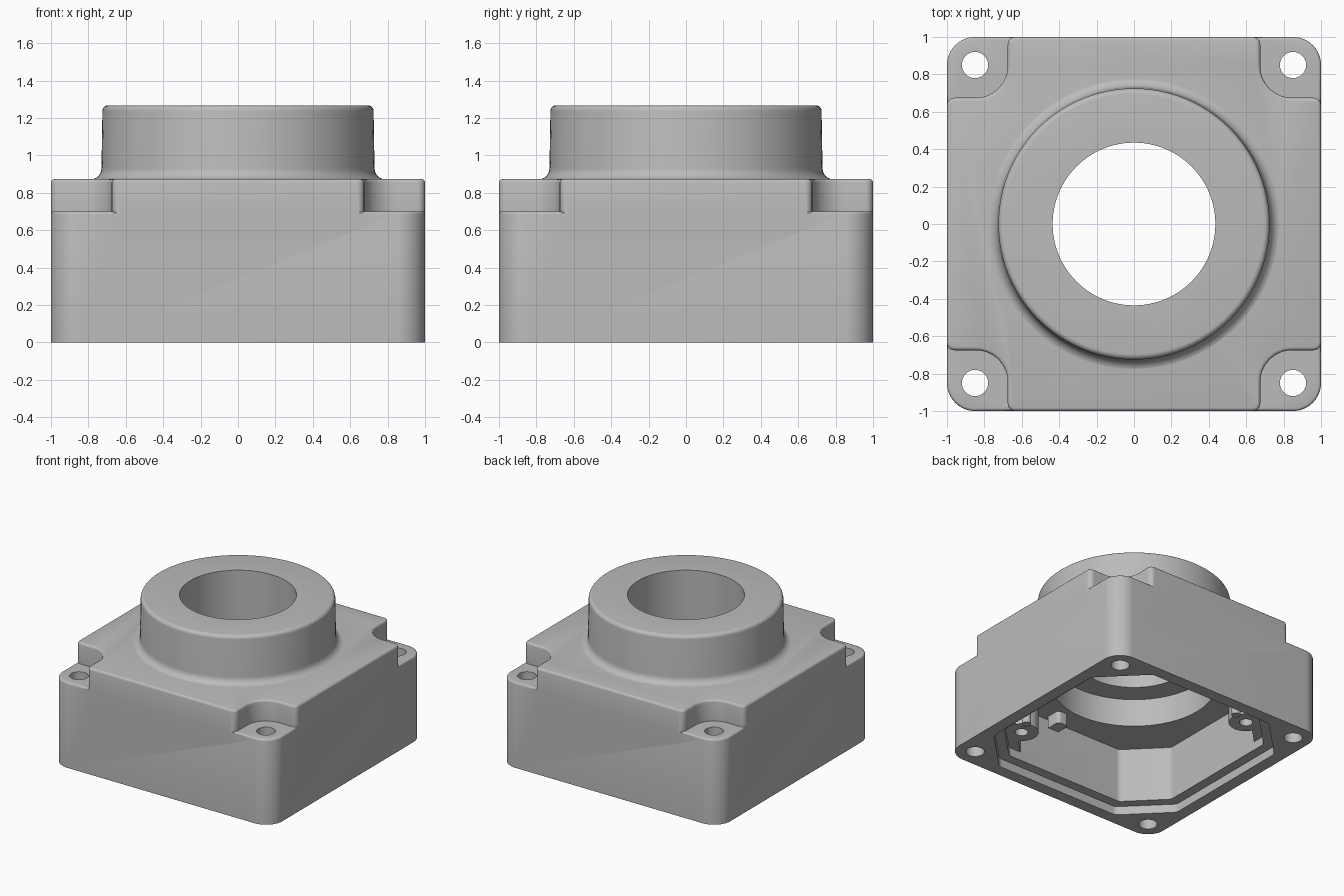
import bpy, bmesh, math
from mathutils import Vector

cube = bpy.data.objects.get("Cube")
if cube:
    bpy.data.objects.remove(cube, do_unlink=True)

metal = bpy.data.materials.new("light grey metal")
metal.use_nodes = True
grey = (0.5, 0.5, 0.5, 1)
metal.diffuse_color = grey
metal.node_tree.nodes["Principled BSDF"].inputs["Base Color"].default_value = grey


def finish(name, bm):
    bmesh.ops.recalc_face_normals(bm, faces=bm.faces)
    mesh = bpy.data.meshes.new(name)
    bm.to_mesh(mesh)
    bm.free()
    mesh.materials.append(metal)
    obj = bpy.data.objects.new(name, mesh)
    bpy.context.collection.objects.link(obj)
    return obj


def rounded(corners, steps=8):
    """Replace each (x, y, radius) corner by a tangent arc."""
    out = []
    for i, (x, y, r) in enumerate(corners):
        p = Vector((x, y))
        a = (Vector(corners[i - 1][:2]) - p).normalized()
        b = (Vector(corners[(i + 1) % len(corners)][:2]) - p).normalized()
        if r == 0:
            out.append(p)
            continue
        half = a.angle(b) / 2
        mid = p + (a + b).normalized() * r / math.sin(half)
        start = p + a * r / math.tan(half) - mid
        end = p + b * r / math.tan(half) - mid
        for k in range(steps + 1):
            t = k / steps
            out.append(mid + (start * (1 - t) + end * t).normalized() * r)
            # equal chord blending is close enough for these short arcs
    return out


def prism(name, points, z0, z1, edge=0):
    bm = bmesh.new()
    base = bm.faces.new([bm.verts.new((p[0], p[1], z0)) for p in points])
    geom = bmesh.ops.extrude_face_region(bm, geom=[base])["geom"]
    top = [g for g in geom if isinstance(g, bmesh.types.BMVert)]
    bmesh.ops.translate(bm, verts=top, vec=(0, 0, z1 - z0))
    bmesh.ops.recalc_face_normals(bm, faces=bm.faces)
    if edge:
        rim = [e for e in bm.edges if all(v in top for v in e.verts)]
        bmesh.ops.bevel(bm, geom=rim, offset=edge, segments=3, profile=0.5,
                        affect='EDGES', clamp_overlap=False)
    return finish(name, bm)


def disc(x, y, r, n=48):
    return [(x + r * math.cos(math.tau * i / n), y + r * math.sin(math.tau * i / n))
            for i in range(n)]


def lathe(name, profile, n=96):
    bm = bmesh.new()
    rings = [[bm.verts.new((x, y, z)) for x, y in disc(0, 0, r, n)] for r, z in profile]
    for a, b in zip(rings, rings[1:]):
        for i in range(n):
            j = (i + 1) % n
            bm.faces.new((a[i], a[j], b[j], b[i]))
    bm.faces.new(rings[0])
    bm.faces.new(rings[-1])
    return finish(name, bm)


def combine(target, tool, operation):
    mod = target.modifiers.new("combine", 'BOOLEAN')
    mod.operation = operation
    mod.solver = 'EXACT'
    mod.object = tool
    bpy.context.view_layer.objects.active = target
    bpy.ops.object.modifier_apply(modifier=mod.name)
    bpy.data.objects.remove(tool, do_unlink=True)


def around(corner):
    """Repeat one corner's (x, y, radius) points by quarter turns."""
    out, pts = [], corner
    for _ in range(4):
        out += pts
        pts = [(-y, x, r) for x, y, r in pts]
    return out


def octagon(side, total, r):
    cut = total - side
    return rounded(around([(side, -cut, r), (side, cut, r)]))


# Outer body: full square below, notched corners above
housing = prism("housing", rounded(around([(1, 1, 0.15)]), 12), 0, 0.70, 0.015)
n = 0.675
deck = prism("deck", rounded(around([(1, n, 0.04), (n, n, 0.17), (n, 1, 0.04)])),
             0.6, 0.873, 0.018)
combine(housing, deck, 'UNION')

# Round collar with a flared foot and softened top edge
profile = [(0.79, 0.8)]
for k in range(7):
    a = math.pi * (1.5 - k / 12)
    profile.append((0.79 + 0.06 * math.cos(a), 0.931 + 0.06 * math.sin(a)))
for k in range(6):
    a = math.pi * k / 10
    profile.append((0.695 + 0.03 * math.cos(a), 1.237 + 0.03 * math.sin(a)))
combine(housing, lathe("collar", profile), 'UNION')

# Hollow underside, gasket step, bearing seat and bore
for points, z0, z1 in ((octagon(0.9, 1.47, 0.06), -0.1, 0.07),
                       (octagon(0.82, 1.36, 0.05), -0.1, 0.52),
                       (disc(0, 0, 0.62, 96), 0.3, 0.75),
                       (disc(0, 0, 0.435, 96), 0.3, 1.5)):
    combine(housing, prism("cutter", points, z0, z1), 'DIFFERENCE')

# Corner screw holes
for sx in (-1, 1):
    for sy in (-1, 1):
        combine(housing, prism("cutter", disc(0.85 * sx, 0.85 * sy, 0.07), -0.1, 1),
                'DIFFERENCE')

# Inner posts with gussets and blind holes, in two opposite corners
for swap in (False, True):
    def place(points):
        return [(p[1], p[0]) if swap else (p[0], p[1]) for p in points]
    gusset = [(0.84, -0.41), (0.41, -0.84), (0.68, -0.84), (0.84, -0.68)]
    combine(housing, prism("gusset", place(gusset), 0.14, 0.55), 'UNION')
    combine(housing, prism("post", place(disc(0.62, -0.58, 0.13)), 0.135, 0.56), 'UNION')
    combine(housing, prism("cutter", place(disc(0.62, -0.58, 0.05)), 0, 0.4), 'DIFFERENCE')
    # Locating pin beside each post
    side = "back" if swap else "front"
    prism(side + "_locating_pin", place(disc(0.73, -0.39, 0.035, 24)), 0.08, 0.53)

# Small stop block under the ceiling
prism("stop_block", rounded([(0.09, -0.78, 0), (0.19, -0.78, 0),
                             (0.19, -0.66, 0.03), (0.09, -0.66, 0.03)]), 0.42, 0.53)

# Smooth curved faces, keep sharp edges
bpy.ops.object.select_all(action='DESELECT')
for obj in bpy.context.collection.objects:
    if obj.type == 'MESH':
        obj.select_set(True)
        bpy.context.view_layer.objects.active = obj
bpy.ops.object.shade_smooth_by_angle(angle=math.radians(32))
